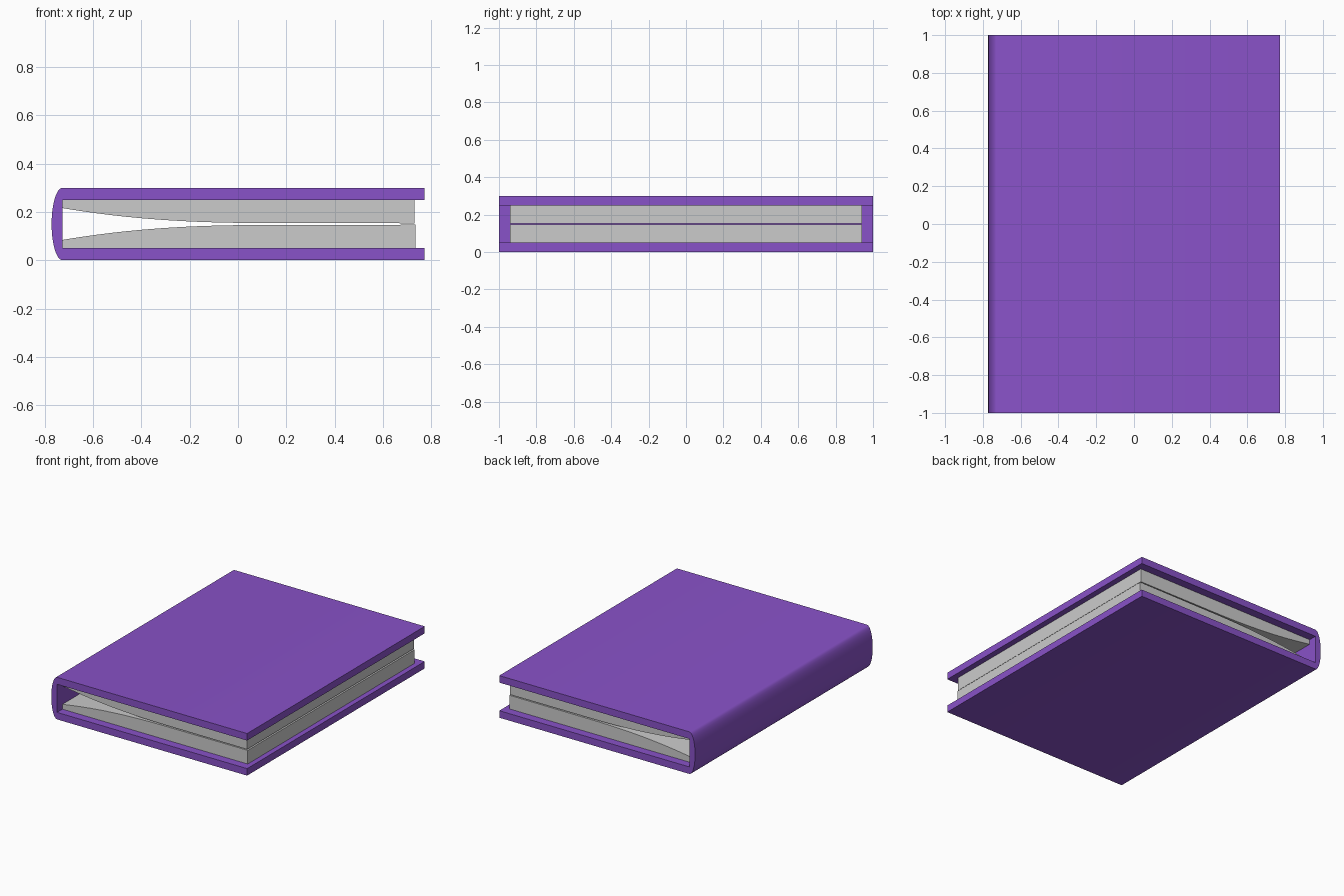
import bpy, bmesh, math

if "Cube" in bpy.data.objects:
    bpy.data.objects.remove(bpy.data.objects["Cube"])


def extrude_profile(name, pts, half_depth, mat=None):
    """Solid prism: an (x, z) outline extruded along y."""
    bm = bmesh.new()
    face = bm.faces.new([bm.verts.new((x, -half_depth, z)) for x, z in pts])
    geo = bmesh.ops.extrude_face_region(bm, geom=[face])["geom"]
    moved = [v for v in geo if isinstance(v, bmesh.types.BMVert)]
    bmesh.ops.translate(bm, verts=moved, vec=(0, 2 * half_depth, 0))
    bmesh.ops.recalc_face_normals(bm, faces=bm.faces[:])
    me = bpy.data.meshes.new(name)
    bm.to_mesh(me)
    bm.free()
    ob = bpy.data.objects.new(name, me)
    bpy.context.collection.objects.link(ob)
    if mat:
        me.materials.append(mat)
    bpy.ops.object.select_all(action='DESELECT')
    ob.select_set(True)
    bpy.context.view_layer.objects.active = ob
    bpy.ops.object.shade_smooth_by_angle(angle=math.radians(30))
    return ob


purple = bpy.data.materials.new("purple_cover")
purple.diffuse_color = (0.25, 0.085, 0.58, 1)
purple.use_nodes = True
purple.node_tree.nodes["Principled BSDF"].inputs["Base Color"].default_value = purple.diffuse_color

HEIGHT, BOARD = 0.3, 0.05
EDGE, SPINE = 0.772, -0.727

# Cover: two boards joined by a rounded spine
steps = 16
cover = [(EDGE, HEIGHT)]
for i in range(steps + 1):
    a = math.pi * (0.5 + i / steps)
    cover.append((SPINE + 0.045 * math.cos(a), 0.15 + 0.15 * math.sin(a)))
cover += [(EDGE, 0), (EDGE, BOARD), (SPINE, BOARD),
          (SPINE, HEIGHT - BOARD), (EDGE, HEIGHT - BOARD)]
extrude_profile("cover", cover, 1.0, purple)


# Page blocks: flat against a board, curving away from each other at the spine
def page_block(name, side, right):
    pts = [(right, 0.15 + side * 0.1), (SPINE, 0.15 + side * 0.1)]
    n = 20
    for i in range(n + 1):
        t = i / n
        pts.append((SPINE + 0.87 * t ** 1.5,
                    0.15 + side * (0.004 + 0.062 * (1 - t ** 1.5) ** 2.4)))
    pts.append((right, 0.15 + side * 0.003))
    return extrude_profile(name, pts, 0.94)


page_block("upper_pages", 1, 0.73)
page_block("lower_pages", -1, 0.735)
